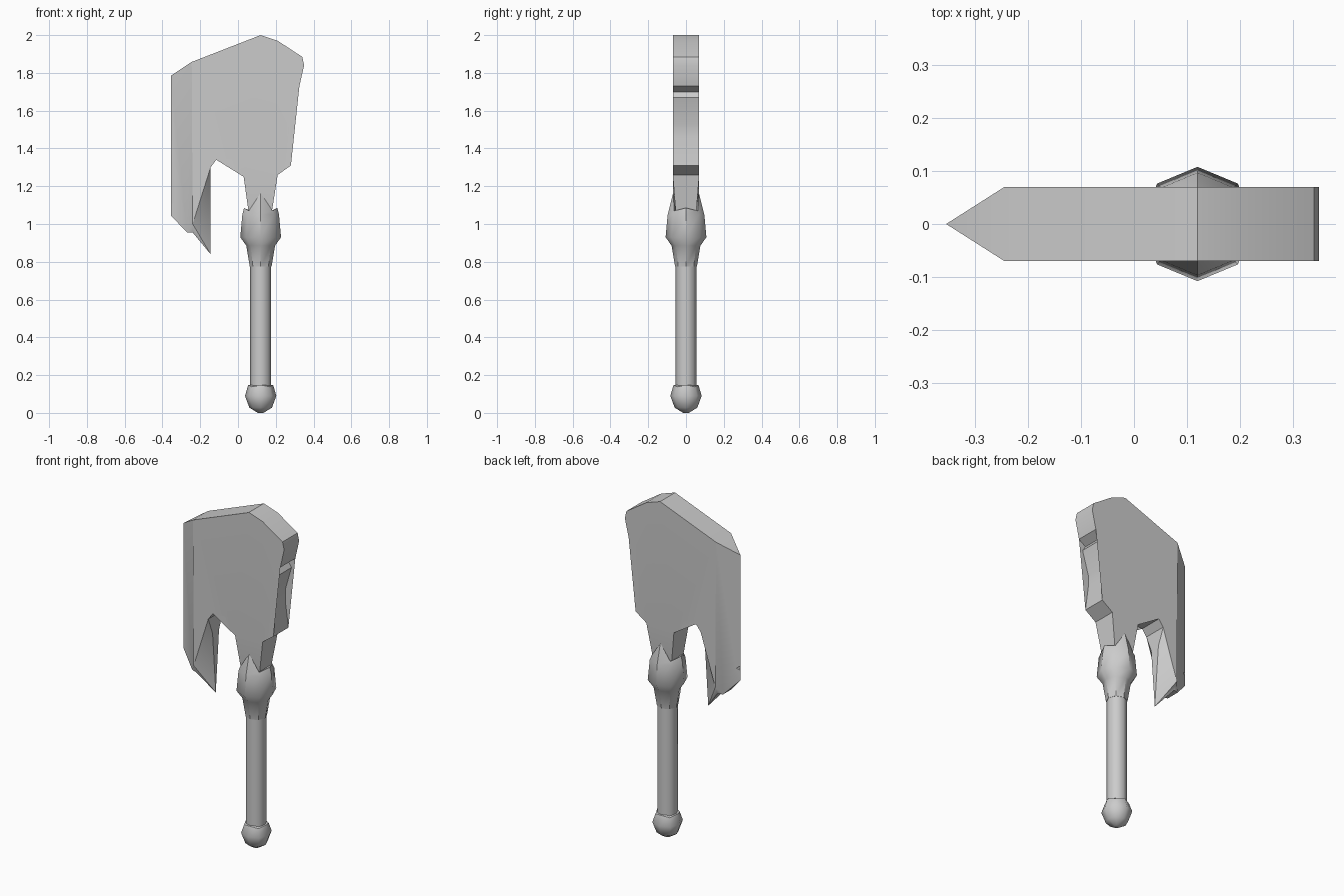
import bpy, bmesh, math
from mathutils import Vector

if "Cube" in bpy.data.objects:
    bpy.data.objects.remove(bpy.data.objects["Cube"])

AXIS = 0.12          # x of the handle axis
T = 0.07             # half thickness of the head


def finish(name, bm, angle):
    bmesh.ops.remove_doubles(bm, verts=bm.verts[:], dist=1e-4)
    bmesh.ops.dissolve_degenerate(bm, edges=bm.edges[:], dist=1e-4)
    bmesh.ops.triangulate(bm, faces=[f for f in bm.faces if len(f.verts) > 4])
    bmesh.ops.recalc_face_normals(bm, faces=bm.faces[:])
    me = bpy.data.meshes.new(name)
    bm.to_mesh(me)
    bm.free()
    ob = bpy.data.objects.new(name, me)
    bpy.context.collection.objects.link(ob)
    bpy.ops.object.select_all(action='DESELECT')
    ob.select_set(True)
    bpy.context.view_layer.objects.active = ob
    bpy.ops.object.shade_smooth_by_angle(angle=math.radians(angle))
    return ob


def lathe(name, profile, sides=8, tweak=None, angle=40):
    """Stack of (radius, z) rings around the handle axis."""
    bm = bmesh.new()
    rings = []
    for k, (r, z) in enumerate(profile):
        ring = []
        for i in range(sides):
            a = 2 * math.pi * i / sides
            rr, zz = tweak(k, i, r, z) if tweak else (r, z)
            ring.append(bm.verts.new((AXIS + rr * math.cos(a), rr * math.sin(a), zz)))
        rings.append(ring)
    for a, b in zip(rings, rings[1:]):
        for i in range(sides):
            j = (i + 1) % sides
            bm.faces.new((a[i], a[j], b[j], b[i]))
    bm.faces.new(rings[0][::-1])
    bm.faces.new(rings[-1])
    return finish(name, bm, angle)


# Axe head: outline as (x, z, half thickness), clockwise from the peak
body = [(0.12, 2.0, T), (0.21, 1.97, T), (0.34, 1.885, T), (0.35, 1.84, T),
        (0.325, 1.73, T), (0.28, 1.70, T), (0.30, 1.67, T), (0.26, 1.53, T),
        (0.26, 1.46, T), (0.28, 1.31, T), (0.21, 1.26, T)]
neck = [(0.18, 1.07, 0.055), (0.055, 1.07, 0.055)]
arch = [(0.03, 1.25, T), (-0.01, 1.28, T), (-0.035, 1.345, T),
        (-0.115, 1.34, T), (-0.145, 1.30, T)]
spike = [(-0.145, 1.20, 0.03), (-0.145, 0.84, 0.0), (-0.24, 0.955, 0.05)]
edge = [(-0.27, 0.955, 0.04), (-0.355, 1.045, 0), (-0.355, 1.105, 0),
        (-0.335, 1.117, 0.012), (-0.355, 1.13, 0), (-0.355, 1.435, 0),
        (-0.335, 1.46, 0.012), (-0.355, 1.485, 0), (-0.355, 1.785, 0)]
ridge_top = [(-0.245, 1.858, T)]
outline = body + neck + arch + spike + edge + ridge_top
ridge_low = (-0.24, 1.0, T)

bm = bmesh.new()
sides = []
for s in (-1, 1):
    v = {p: bm.verts.new((p[0], s * p[2], p[1])) for p in outline + [ridge_low]}
    sides.append(v)
    faces = [body + arch + [ridge_low] + ridge_top,          # flat cheek
             [body[-1]] + neck + [arch[0]],                  # neck
             [ridge_low] + edge + ridge_top,                 # cutting bevel
             [ridge_low, arch[-1], spike[0]],                # hanging spike
             [ridge_low, spike[0], spike[1]],
             [ridge_low, spike[1], spike[2]],
             [ridge_low, spike[2], edge[0]]]
    for f in faces:
        bm.faces.new([v[p] for p in f])
bmesh.ops.triangulate(bm, faces=[f for f in bm.faces if len(f.verts) > 4])
front, back = sides
for p, q in zip(outline, outline[1:] + outline[:1]):
    bm.faces.new((front[p], front[q], back[q], back[p]))
finish("axe_head", bm, 35)

# Handle shaft
lathe("handle", [(0.056, 0.12), (0.056, 0.82)], angle=50)


# Collar: eight sided, with a pointed tongue on front and back
def tongue(k, i, r, z):
    if k == 4:
        return (0.068, 1.165) if i in (2, 6) else (0.088, 1.07 if i % 2 else 1.085)
    return r, z


lathe("collar", [(0.058, 0.775), (0.076, 0.885), (0.108, 0.93), (0.097, 1.05),
                 (0.088, 1.08), (0.05, 1.06)], tweak=tongue, angle=40)


# Pommel: faceted knob, rim slightly raised at front and back
def rim(k, i, r, z):
    return r, z - (0.01 if k == 3 and i % 2 else 0)


lathe("pommel", [(0.015, 0.0), (0.06, 0.028), (0.083, 0.09), (0.066, 0.148),
                 (0.05, 0.148)], tweak=rim, angle=50)
